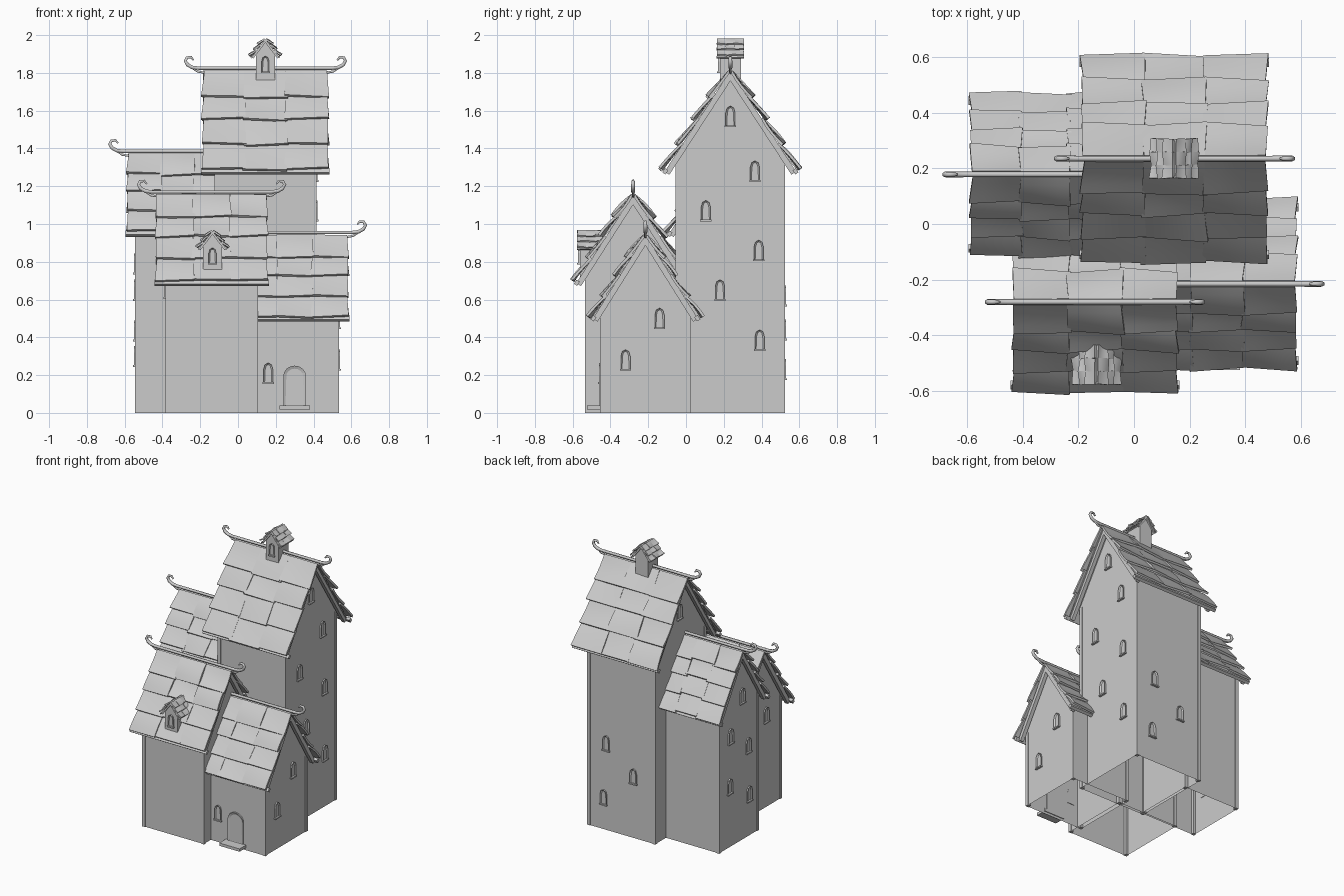
import bpy, bmesh, math, random
from mathutils import Matrix, Vector

random.seed(7)
if "Cube" in bpy.data.objects:
    bpy.data.objects.remove(bpy.data.objects["Cube"], do_unlink=True)


def finish(name, bm, matrix=Matrix()):
    """Turn a bmesh into a named object placed by matrix."""
    bmesh.ops.recalc_face_normals(bm, faces=bm.faces)
    mesh = bpy.data.meshes.new(name)
    bm.to_mesh(mesh)
    bm.free()
    obj = bpy.data.objects.new(name, mesh)
    obj.matrix_world = matrix
    bpy.context.collection.objects.link(obj)
    return obj


def activate(obj):
    bpy.ops.object.select_all(action='DESELECT')
    obj.select_set(True)
    bpy.context.view_layer.objects.active = obj


def add_box(bm, centre, size, tilt=0.0):
    m = (Matrix.Translation(centre) @ Matrix.Rotation(tilt, 4, 'X')
         @ Matrix.Diagonal((*size, 1)))
    bmesh.ops.create_cube(bm, size=1, matrix=m)


def gabled_walls(name, M, hl, hd, base, top, slope):
    """Open-bottomed walls with a gable at each end."""
    bm = bmesh.new()
    shoulder = top - hd * slope
    profile = [(-hd, base), (-hd, shoulder), (0, top), (hd, shoulder), (hd, base)]
    ends = [[bm.verts.new((x, y, z)) for y, z in profile] for x in (-hl, hl)]
    for loop in ends:
        bm.faces.new(loop)
    for i in range(len(profile) - 1):
        bm.faces.new((ends[0][i], ends[0][i + 1], ends[1][i + 1], ends[1][i]))
    finish(name + "_walls", bm, M)
    return shoulder


def corner_posts(name, M, hl, hd, base, top):
    bm = bmesh.new()
    for x in (-hl, hl):
        for y in (-hd, hd):
            add_box(bm, (x - math.copysign(0.007, x), y - math.copysign(0.007, y),
                         (base + top) / 2), (0.024, 0.024, top - base))
    finish(name + "_corner_posts", bm, M)


def roof_tiles(name, M, hl, reach, ridge, eave, rows, cols, thick, lift):
    """Warped overlapping tiles on both slopes."""
    bm = bmesh.new()
    drop = ridge - eave
    run = math.hypot(reach, drop)
    width, length = 2 * hl / cols, run / rows
    for side in (-1, 1):
        down = Vector((0, side * reach, -drop)) / run
        out = Vector((0, side * drop, reach)) / run
        for col in range(cols):
            shift = random.uniform(-0.06, 0.06) * length
            for row in range(rows):
                flip = 1 if (row + col) % 2 else -1
                twist = random.uniform(0.1, 0.5) * lift * flip
                bow = random.uniform(0.0, 0.35) * lift * flip
                slant = random.uniform(-0.05, 0.05)
                grid = bmesh.ops.create_grid(bm, x_segments=4, y_segments=4, size=0.5)
                for v in grid["verts"]:
                    u, t = v.co.x, v.co.y + 0.5
                    x = -hl + (col + 0.5 + u * (1 + 0.08 * t) + slant * (t - 0.5)) * width
                    s = (row + t * 1.12 - 0.12 * (row > 0)) * length
                    s += shift * t
                    h = lift * t + twist * u * t * 2 + bow * math.sin(math.pi * t)
                    v.co = Vector((x, 0, ridge)) + down * s + out * (h + thick / 2)
    obj = finish(name + "_roof_tiles", bm, M)
    mod = obj.modifiers.new("thickness", 'SOLIDIFY')
    mod.thickness = thick
    mod.offset = 0
    activate(obj)
    bpy.ops.object.convert(target='MESH')
    bpy.ops.object.shade_smooth_by_angle(angle=math.radians(35))


def roof_frame(name, M, hl, wall, reach, ridge, eave, size):
    """Boarding, gable rafters and eave beams below the tiles."""
    bm = bmesh.new()
    drop = ridge - eave
    run = math.hypot(reach, drop)
    for side in (-1, 1):
        tilt = -side * math.atan2(drop, reach)
        mid = Vector((0, side * reach / 2, (ridge + eave) / 2))
        out = Vector((0, side * drop, reach)) / run
        add_box(bm, mid, (2 * hl - size, run, size * 0.3), tilt)
        for end in (-1, 1):
            pos = mid - out * size * 0.5
            pos.x = end * (wall + hl) / 2
            add_box(bm, pos, (size, run, size), tilt)
        add_box(bm, (0, side * reach, eave + size * 0.15),
                (2 * hl + size, size, size * 0.8), tilt)
    finish(name + "_roof_frame", bm, M)


def ridge_pole(name, M, hl, z):
    """Ridge pole with an upturned hook and a small brace at each end."""
    hook = [(0.025, 0, 1), (0.06, 0.004, 1.1), (0.085, 0.018, 1.1), (0.097, 0.038, 1),
            (0.088, 0.056, 0.9), (0.066, 0.058, 0.8), (0.053, 0.042, 0.5)]
    right = [(hl + x, dz, r) for x, dz, r in hook]
    left = [(-x, dz, r) for x, dz, r in reversed(right)]
    brace = [(hl - 0.01, -0.025, 0.6), (hl + 0.03, -0.018, 0.7), (hl + 0.07, 0.008, 0.6)]
    curve = bpy.data.curves.new(name + "_ridge_pole", 'CURVE')
    curve.dimensions = '3D'
    curve.bevel_depth = 0.01
    curve.bevel_resolution = 1
    curve.use_fill_caps = True
    for path in (left + right, brace, [(-x, dz, r) for x, dz, r in brace]):
        spline = curve.splines.new('POLY')
        spline.points.add(len(path) - 1)
        for p, (x, dz, r) in zip(spline.points, path):
            p.co = (x, 0, z + dz, 1)
            p.radius = r
    obj = bpy.data.objects.new(name + "_ridge_pole", curve)
    obj.matrix_world = M
    bpy.context.collection.objects.link(obj)
    activate(obj)
    bpy.ops.object.convert(target='MESH')


def arched_opening(name, place, turn, w, h, rim, steps, rise, sill=True):
    """Raised arched frame with a recessed panel; its outer side is local -y."""
    bm = bmesh.new()
    pts = [(-w / 2, 0)]
    for i in range(steps + 1):
        a = math.pi * (1 - i / steps)
        pts.append((math.cos(a) * w / 2, h - rise + math.sin(a) * rise))
    pts.append((w / 2, 0))
    face = bm.faces.new([bm.verts.new((x, 0.002, z)) for x, z in pts])
    ext = bmesh.ops.extrude_face_region(bm, geom=[face])["geom"]
    bmesh.ops.translate(bm, vec=(0, -0.012, 0),
                        verts=[g for g in ext if isinstance(g, bmesh.types.BMVert)])
    front = [g for g in ext if isinstance(g, bmesh.types.BMFace)]
    bmesh.ops.recalc_face_normals(bm, faces=bm.faces)
    bmesh.ops.inset_individual(bm, faces=front, thickness=rim, depth=-0.007)
    if sill:
        add_box(bm, (0, -0.006, 0.003), (w * 1.2, 0.018, 0.009))
    finish(name, bm, Matrix.Translation(place) @ Matrix.Rotation(turn, 4, 'Z'))


def window(name, x, y, z, turn=0.0, scale=1.0):
    arched_opening(name, (x, y, z - 0.055 * scale), turn, 0.05 * scale, 0.11 * scale,
                   0.009 * scale, 4, 0.035 * scale)


def house(name, cx, cy, hl, hd, ridge, reach, eave, over):
    M = Matrix.Translation((cx, cy, 0))
    slope = (ridge - eave) / reach
    shoulder = gabled_walls(name, M, hl, hd, 0, ridge - 0.01, slope)
    corner_posts(name, M, hl, hd, 0, shoulder - 0.01)
    roof_frame(name, M, hl + over, hl, reach, ridge, eave, 0.026)
    roof_tiles(name, M, hl + over, reach, ridge, eave, 4, 3, 0.014, 0.022)
    ridge_pole(name, M, hl + over, ridge + 0.02)


def dormer(name, cx, cy, base, top):
    """Little gabled turret facing front, with its own tiled roof."""
    M = Matrix.Translation((cx, cy, 0)) @ Matrix.Rotation(math.pi / 2, 4, 'Z')
    ridge, reach, eave = top - 0.014, 0.072, top - 0.108
    gabled_walls(name, M, 0.056, 0.05, base, ridge - 0.004, (ridge - eave) / reach)
    roof_frame(name, M, 0.068, 0.056, reach, ridge, eave, 0.01)
    roof_tiles(name, M, 0.07, reach, ridge, eave, 3, 3, 0.009, 0.012)
    window(name + "_window", cx, cy - 0.056, top - 0.145, 0, 0.8)


# Four clustered houses
house("tower", 0.145, 0.235, 0.265, 0.285, 1.805, 0.345, 1.275, 0.062)
house("rear_house", -0.32, 0.178, 0.22, 0.22, 1.365, 0.265, 0.945, 0.042)
house("front_house", -0.14, -0.28, 0.24, 0.25, 1.15, 0.298, 0.685, 0.05)
house("entrance_house", 0.30, -0.215, 0.23, 0.235, 0.935, 0.275, 0.497, 0.048)

# Roof turrets
dormer("tower_turret", 0.145, 0.235, 1.72, 1.99)
dormer("front_turret", -0.135, -0.505, 0.72, 0.975)

# Windows as (across, height) on each wall
QUARTER = math.pi / 2
for y, z in [(0.235, 1.57), (0.365, 1.28), (0.105, 1.07), (0.385, 0.86),
             (0.18, 0.65), (0.39, 0.385)]:
    window("tower_left_window", 0.41, y, z, QUARTER)
for y, z in [(-0.14, 0.5), (-0.32, 0.28)]:
    window("entrance_left_window", 0.53, y, z, QUARTER)
for x, z in [(0.265, 0.62), (0.05, 0.44), (0.285, 0.23)]:
    window("tower_back_window", x, 0.52, z, math.pi)
for y, z in [(0.14, 1.03), (0.27, 0.79), (0.07, 0.65), (0.28, 0.435), (0.06, 0.3)]:
    window("rear_right_window", -0.54, y, z, -QUARTER)
window("tower_right_window", -0.12, 0.25, 1.56, -QUARTER)
window("front_right_window", -0.38, -0.36, 0.66, -QUARTER)
window("entrance_front_window", 0.16, -0.45, 0.21)

# Front door and its step
arched_opening("front_door", (0.30, -0.45, 0.03), 0, 0.12, 0.22, 0.016, 8, 0.055, False)
bm = bmesh.new()
add_box(bm, (0.30, -0.485, 0.028), (0.16, 0.08, 0.02))
finish("door_step", bm)
